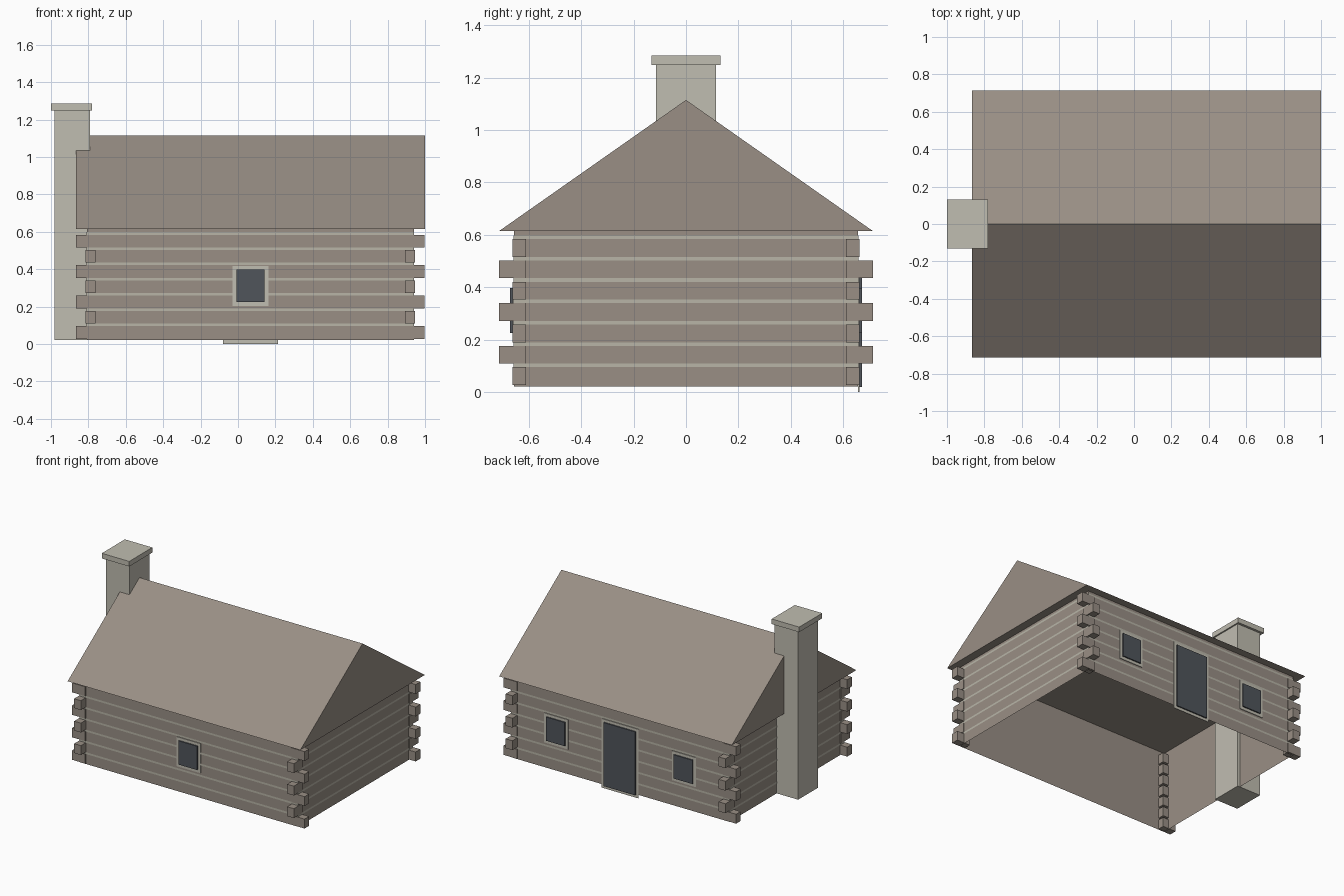
import bpy
import bmesh

cube = bpy.data.objects.get("Cube")
if cube:
    bpy.data.objects.remove(cube, do_unlink=True)


def material(name, color):
    m = bpy.data.materials.new(name)
    m.use_nodes = True
    m.diffuse_color = (*color, 1)
    bsdf = m.node_tree.nodes["Principled BSDF"]
    bsdf.inputs["Base Color"].default_value = (*color, 1)
    bsdf.inputs["Roughness"].default_value = 0.9
    return m


WOOD = material("weathered wood", (0.32, 0.275, 0.235))
STONE = material("pale stone", (0.53, 0.51, 0.44))
CHINK = material("pale mortar", (0.48, 0.46, 0.39))
GLASS = material("dark opening", (0.08, 0.09, 0.105))


def finish(name, bm, mat):
    mesh = bpy.data.meshes.new(name)
    bm.to_mesh(mesh)
    bm.free()
    mesh.materials.append(mat)
    obj = bpy.data.objects.new(name, mesh)
    bpy.context.collection.objects.link(obj)
    return obj


def add_box(bm, xs, ys, zs):
    xs, ys, zs = sorted(xs), sorted(ys), sorted(zs)
    verts = bmesh.ops.create_cube(bm, size=1)["verts"]
    for v in verts:
        v.co = [r[0] if c < 0 else r[1] for c, r in zip(v.co, (xs, ys, zs))]


def box(name, xs, ys, zs, mat):
    bm = bmesh.new()
    add_box(bm, xs, ys, zs)
    return finish(name, bm, mat)


def add_band(bm, grow, z0, z1):
    """Four upright sheets around the house footprint."""
    hx, hy = HX + grow, HY + grow
    ring = [(-hx, -hy), (hx, -hy), (hx, hy), (-hx, hy)]
    low, high = [[bm.verts.new((CX + x, y, z)) for x, y in ring] for z in (z0, z1)]
    for i in range(4):
        j = (i + 1) % 4
        bm.faces.new((low[i], low[j], high[j], high[i]))


# House footprint and log courses
CX, HX, HY = 0.066, 0.874, 0.656
BASE, EAVE, RIDGE = 0.022, 0.615, 1.115
ROWS, PITCH, LOG = 7, 0.0815, 0.068
LOG_Z = 0.027

# Walls, open underneath
bm = bmesh.new()
add_band(bm, 0, BASE, EAVE)
finish("log_walls", bm, WOOD)

# Mortar lines between the logs
bm = bmesh.new()
for row in range(ROWS):
    z = LOG_Z + row * PITCH + LOG
    add_band(bm, 0.002, z, z + PITCH - LOG)
finish("mortar_lines", bm, CHINK)

# Notched log ends, alternating direction at each corner
bm = bmesh.new()
for row in range(ROWS):
    z = LOG_Z + row * PITCH
    long_x = row % 2 == 0
    out_x = 0.932 if long_x else 0.881
    out_y = 0.663 if long_x else 0.713
    for sx in (-1, 1):
        for sy in (-1, 1):
            add_box(bm, (CX + sx * 0.827, CX + sx * out_x),
                    (sy * 0.61, sy * out_y), (z, z + LOG))
finish("log_ends", bm, WOOD)

# Gabled roof with a flat underside
bm = bmesh.new()
ends = [[bm.verts.new((CX + sx * 0.933, y, z))
         for y, z in ((-0.713, EAVE), (0.713, EAVE), (0, RIDGE))] for sx in (-1, 1)]
bm.faces.new(ends[0])
bm.faces.new(ends[1])
for i in range(3):
    j = (i + 1) % 3
    bm.faces.new((ends[0][i], ends[0][j], ends[1][j], ends[1][i]))
bmesh.ops.recalc_face_normals(bm, faces=bm.faces)
finish("gable_roof", bm, WOOD)

# Chimney and its cap
box("chimney", (-0.98, -0.79), (-0.115, 0.115), (BASE, 1.25), STONE)
box("chimney_cap", (-1.0, -0.78), (-0.132, 0.132), (1.248, 1.285), STONE)


# Framed openings: a pale plate with a dark plate on it
def opening(name, side, x, half_width, z0, z1, border):
    y0, y1, y2 = (side * (HY + d) for d in (0.001, 0.006, 0.015))
    box(name + "_frame", (x - half_width, x + half_width), (y0, y1), (z0, z1), STONE)
    half = half_width - border
    box(name + "_pane", (x - half, x + half), (y1, y2),
        (z0 + border, z1 - border), GLASS)


opening("front_window", -1, CX, 0.096, 0.204, 0.418, 0.021)
opening("back_left_window", 1, CX + 0.512, 0.096, 0.204, 0.418, 0.021)
opening("back_right_window", 1, CX - 0.512, 0.096, 0.204, 0.418, 0.021)
opening("back_door", 1, CX, 0.147, 0.0, 0.5, 0.02)
